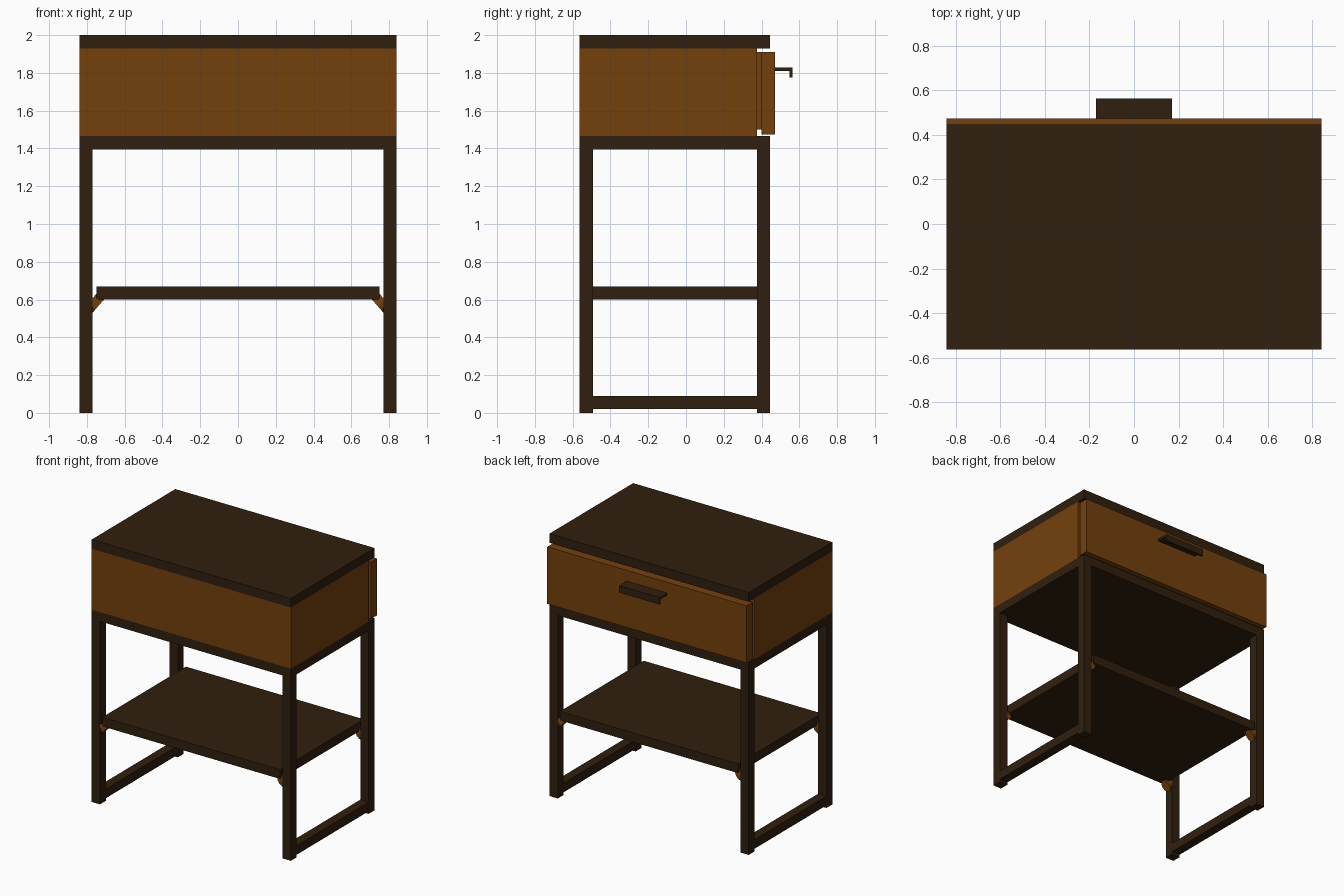
import bpy
from mathutils import Vector

if "Cube" in bpy.data.objects:
    bpy.data.objects.remove(bpy.data.objects["Cube"])


def material(name, rgb):
    m = bpy.data.materials.new(name)
    m.diffuse_color = (*rgb, 1)
    m.use_nodes = True
    m.node_tree.nodes["Principled BSDF"].inputs["Base Color"].default_value = m.diffuse_color
    return m


DARK = material("dark_wood", (0.030, 0.014, 0.0045))
WARM = material("warm_wood", (0.175, 0.052, 0.004))


def box(name, x, y, z, mat):
    """Box from (min, max) ranges on each axis."""
    bpy.ops.mesh.primitive_cube_add(size=1)
    o = bpy.context.object
    o.name = name
    spans = (x, y, z)
    size = [b - a for a, b in spans]
    mid = [(a + b) / 2 for a, b in spans]
    for v in o.data.vertices:
        v.co = [c * s for c, s in zip(v.co, size)]
    o.location = mid
    o.data.materials.append(mat)
    return o


W, F, B, T = 0.84, -0.563, 0.445, 0.07   # half width, front, back, board thickness
IN = W - T
CASE_B = B - T                           # back end of the case walls

# Top and case floor
box("top_board", (-W, W), (F, B), (1.93, 2.0), DARK)
box("case_floor", (-W, W), (F, B), (1.395, 1.465), DARK)

# Case walls, open toward the drawer
box("case_front_panel", (-W, W), (F, F + T), (1.465, 1.93), WARM)
for s, side in ((-1, "left"), (1, "right")):
    xs = sorted((s * IN, s * W))
    box(f"case_{side}_panel", xs, (F + T, CASE_B), (1.465, 1.93), WARM)

# Drawer: face, hollow tray
box("drawer_face", (-W, W), (0.40, 0.472), (1.475, 1.91), WARM)
D = IN - 0.01
box("drawer_bottom", (-D, D), (F + 0.1, 0.40), (1.50, 1.53), WARM)
box("drawer_end", (-D, D), (F + 0.1, F + 0.14), (1.53, 1.91), WARM)
for s, side in ((-1, "left"), (1, "right")):
    xs = sorted((s * (D - 0.04), s * D))
    box(f"drawer_{side}_wall", xs, (F + 0.14, 0.40), (1.53, 1.91), WARM)

# Handle: flat plate with a turned-down lip
box("handle_plate", (-0.17, 0.17), (0.472, 0.563), (1.81, 1.828), DARK)
box("handle_lip", (-0.17, 0.17), (0.547, 0.563), (1.775, 1.81), DARK)

# Lower shelf
box("shelf", (-0.75, 0.75), (F, B), (0.60, 0.67), DARK)

# Legs, foot rails and angled shelf pegs
for s, side in ((-1, "left"), (1, "right")):
    xs = sorted((s * IN, s * W))
    box(f"{side}_foot_rail", xs, (F + T, CASE_B), (0.02, 0.09), DARK)
    for y0, end in ((F, "front"), (CASE_B, "back")):
        box(f"{end}_{side}_leg", xs, (y0, y0 + T), (0, 1.395), DARK)
        axis = Vector((s * 0.07, 0, 0.06)).normalized()
        bpy.ops.mesh.primitive_cylinder_add(vertices=12, radius=0.046, depth=0.05)
        peg = bpy.context.object
        peg.name = f"{end}_{side}_shelf_peg"
        peg.scale = (1, 0.74, 1)
        peg.rotation_euler = (0, s * 0.862, 0)
        peg.location = Vector((s * 0.739, y0 + T / 2, 0.566)) + axis * 0.025
        peg.data.materials.append(WARM)
